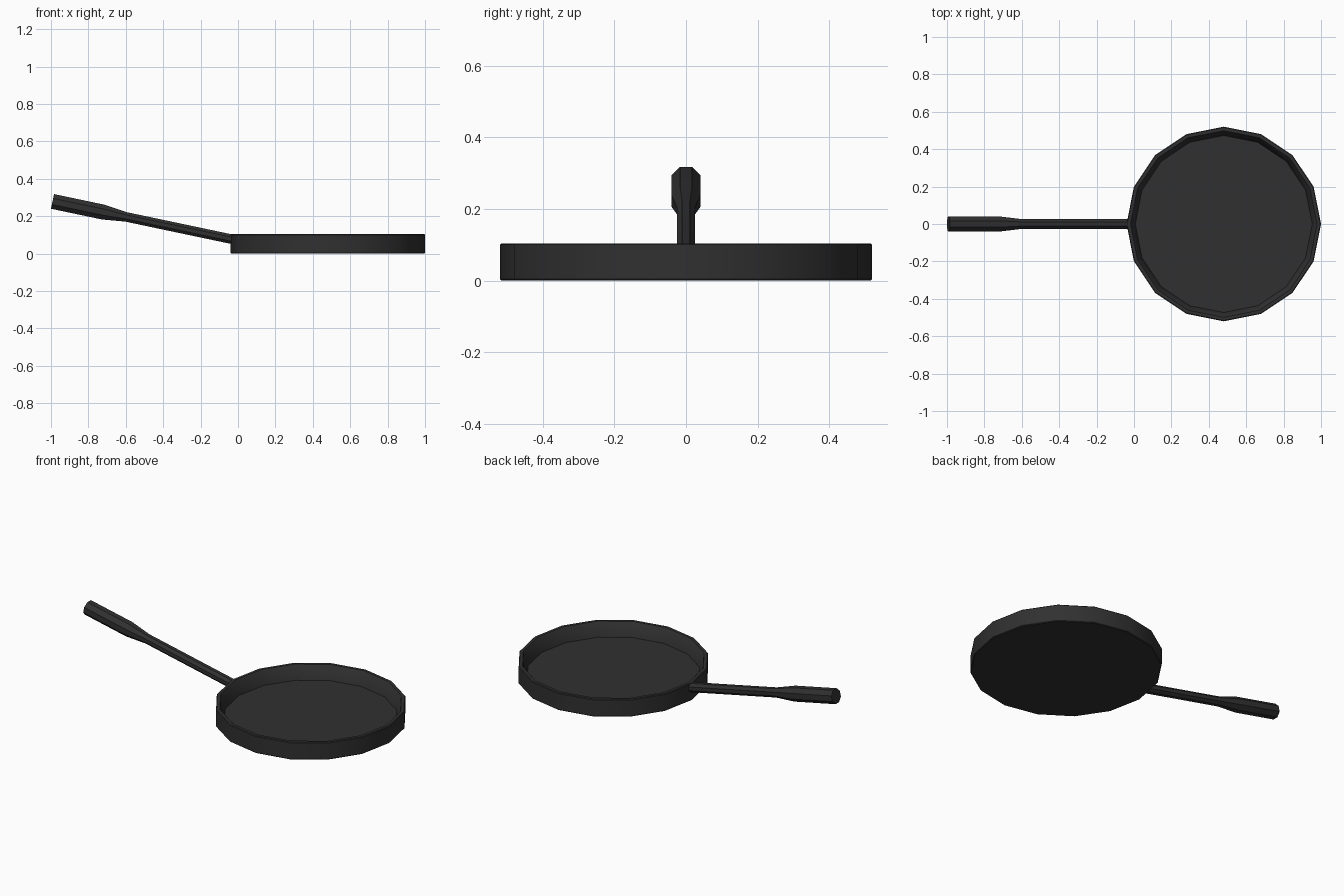
import bpy, bmesh, math
from mathutils import Vector

if "Cube" in bpy.data.objects:
    bpy.data.objects.remove(bpy.data.objects["Cube"])

iron = bpy.data.materials.new("cast iron black")
iron.diffuse_color = (0.03, 0.03, 0.03, 1)
iron.use_nodes = True
iron.node_tree.nodes["Principled BSDF"].inputs["Base Color"].default_value = iron.diffuse_color


def add_object(name, bm):
    bmesh.ops.recalc_face_normals(bm, faces=bm.faces)
    mesh = bpy.data.meshes.new(name)
    bm.to_mesh(mesh)
    bm.free()
    mesh.materials.append(iron)
    ob = bpy.data.objects.new(name, mesh)
    bpy.context.collection.objects.link(ob)
    bpy.context.view_layer.objects.active = ob
    ob.select_set(True)
    bpy.ops.object.shade_smooth_by_angle(angle=math.radians(30))
    ob.select_set(False)


def loft(name, rings):
    """Skin a list of point rings and cap both ends."""
    bm = bmesh.new()
    loops = [[bm.verts.new(p) for p in ring] for ring in rings]
    n = len(loops[0])
    for a, b in zip(loops, loops[1:]):
        for i in range(n):
            j = (i + 1) % n
            bm.faces.new((a[i], a[j], b[j], b[i]))
    bm.faces.new(loops[0])
    bm.faces.new(loops[-1])
    add_object(name, bm)


# Pan body: 16-sided turned profile (radius, height), outer base to inner floor
profile = [(0.516, 0), (0.52, 0.004), (0.52, 0.1), (0.516, 0.104),
           (0.499, 0.104), (0.495, 0.1), (0.473, 0.02)]
loft("pan_body", [[(0.48 + r * math.cos(i * math.pi / 8),
                    r * math.sin(i * math.pi / 8), z) for i in range(16)]
                  for r, z in profile])

# Handle: octagonal rod rising to the left, with a thicker grip
tilt = math.radians(11.9)
axis = Vector((-math.cos(tilt), 0, math.sin(tilt)))
up = Vector((math.sin(tilt), 0, math.cos(tilt)))
side = Vector((0, 1, 0))
start = Vector((-0.02, 0, 0.074))
sections = [(0, 0.0255), (0.59, 0.0255), (0.715, 0.04), (0.993, 0.04)]
rings = []
for dist, apothem in sections:
    r = apothem / math.cos(math.pi / 8)
    angles = [(k + 0.5) * math.pi / 4 for k in range(8)]
    rings.append([start + axis * dist + side * r * math.cos(a) + up * r * math.sin(a)
                  for a in angles])
loft("handle", rings)
